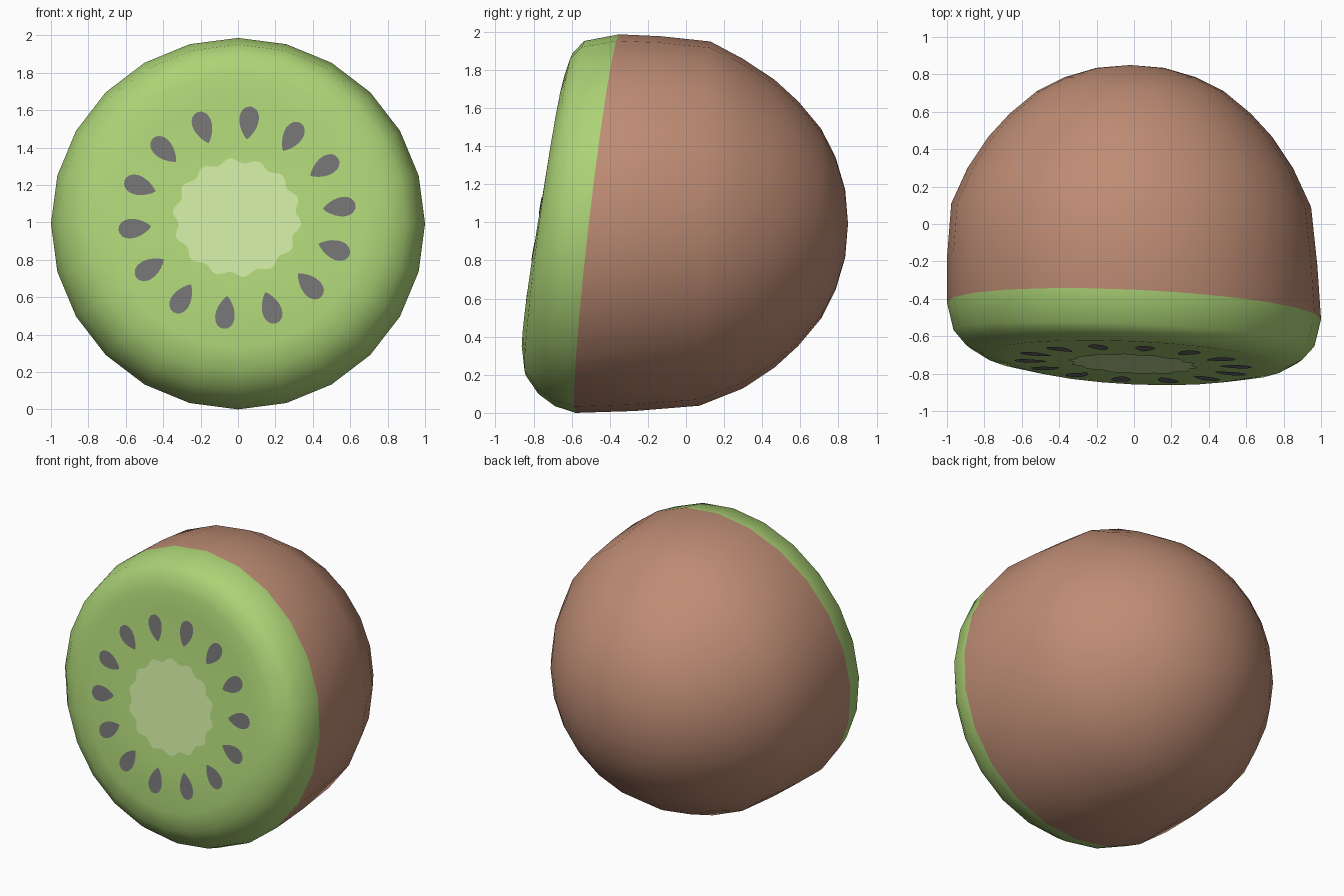
import bpy, bmesh, math

if "Cube" in bpy.data.objects:
    bpy.data.objects.remove(bpy.data.objects["Cube"])

def lin(c):
    c /= 255
    return c / 12.92 if c <= 0.04045 else ((c + 0.055) / 1.055) ** 2.4

def material(name, r, g, b):
    m = bpy.data.materials.new(name)
    m.diffuse_color = (lin(r), lin(g), lin(b), 1)
    m.use_nodes = True
    m.node_tree.nodes["Principled BSDF"].inputs["Base Color"].default_value = m.diffuse_color
    return m

GREEN = material("green flesh", 172, 211, 118)
SKIN = material("brown skin", 190, 140, 116)
CORE = material("pale core", 206, 230, 160)
SEED = material("dark seed", 114, 113, 115)

ZC, SEGS, LEAN_X = 0.993, 24, 0.045
FACE_Y, FACE_K = -0.748, 0.165      # plane of the cut face

def make(name, bm, mats):
    me = bpy.data.meshes.new(name)
    bm.to_mesh(me)
    bm.free()
    for m in mats:
        me.materials.append(m)
    ob = bpy.data.objects.new(name, me)
    bpy.context.collection.objects.link(ob)
    return ob

# Half fruit: rings of (radius, y, tilt with height, tilt with x, x shift)
rings = [
    (0.34, FACE_Y, FACE_K, LEAN_X, 0), (0.67, FACE_Y, FACE_K, LEAN_X, 0),
    (0.80, -0.735, 0.135, LEAN_X, 0), (0.90, -0.685, 0.10, LEAN_X, 0),
    (0.965, -0.61, 0.08, LEAN_X, 0), (1.00, -0.465, 0.115, LEAN_X, 0),
    (0.99, -0.20, 0.07, 0.02, -0.01), (0.962, 0.10, 0.03, 0.01, -0.015),
    (0.87, 0.30, 0, 0, -0.02), (0.76, 0.465, 0, 0, -0.02),
    (0.645, 0.59, 0, 0, -0.02), (0.50, 0.71, 0, 0, -0.02),
    (0.35, 0.785, 0, 0, -0.02), (0.18, 0.835, 0, 0, -0.02),
]
RIM = 5                              # ring where flesh meets skin
bm = bmesh.new()
loops = []
for r, y, kz, kx, dx in rings:
    loop = []
    for i in range(SEGS):
        a = 2 * math.pi * i / SEGS
        x, z = r * math.cos(a), r * math.sin(a) * 0.993
        loop.append(bm.verts.new((x + dx, y + kz * z - kx * x, z + ZC)))
    loops.append(loop)
front = bm.verts.new((0, FACE_Y, ZC))
back = bm.verts.new((-0.02, 0.85, ZC))
for i in range(SEGS):
    j = (i + 1) % SEGS
    bm.faces.new((front, loops[0][i], loops[0][j]))
    for n in range(len(loops) - 1):
        f = bm.faces.new((loops[n][i], loops[n + 1][i], loops[n + 1][j], loops[n][j]))
        f.material_index = 1 if n >= RIM else 0
    f = bm.faces.new((loops[-1][i], back, loops[-1][j]))
    f.material_index = 1
bmesh.ops.recalc_face_normals(bm, faces=bm.faces)
for f in bm.faces:
    f.smooth = True
make("fruit_half", bm, [GREEN, SKIN])

# Thin painted plates lying on the cut face
def plate(bm, outline):
    vs = [bm.verts.new((x, FACE_Y - 0.005 + FACE_K * (z - ZC) - LEAN_X * x, z))
          for x, z in outline]
    f = bm.faces.new(vs)
    f.normal_update()
    if f.normal.y > 0:
        f.normal_flip()

N, CX, CZ = 14, -0.005, 1.025
START = math.radians(83.5)

# Pale wavy core, one lobe between each pair of seeds
bm = bmesh.new()
pts = []
for i in range(N * 8):
    a = 2 * math.pi * i / (N * 8)
    w = 1 + 0.045 * math.cos(N * (a - START - math.pi / N))
    pts.append((CX + 0.33 * w * math.cos(a), CZ + 0.305 * w * math.sin(a)))
plate(bm, pts)
make("core", bm, [CORE])

# Ring of teardrop seeds with points toward the core
bm = bmesh.new()
for s in range(N):
    a = START + 2 * math.pi * s / N
    ca, sa = math.cos(a), math.sin(a)
    sx, sz = CX + 0.55 * ca, CZ + 0.51 * sa
    pts = []
    for i in range(20):
        t = 2 * math.pi * i / 20
        u = 0.088 * math.cos(t)                              # along the spoke
        v = 0.058 * math.sin(t) * math.sin((math.pi - abs(t - math.pi)) / 2 + math.pi / 2) ** 0.7 * 1.1 \
            if i != 10 else 0                                # narrows to the tip
        pts.append((sx + u * ca - v * sa, sz + u * sa + v * ca))
    plate(bm, pts)
make("seeds", bm, [SEED])
